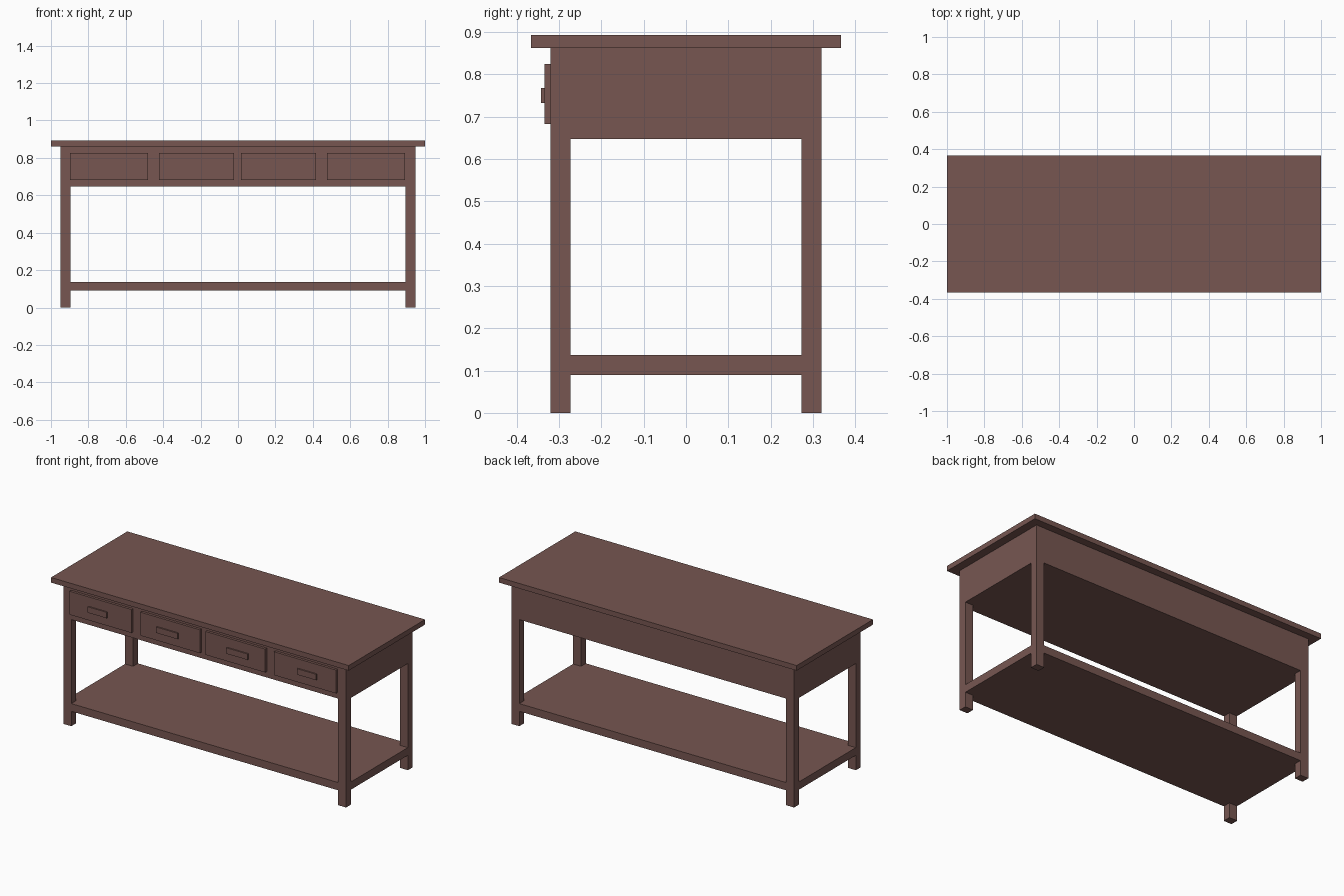
import bpy

if "Cube" in bpy.data.objects:
    bpy.data.objects.remove(bpy.data.objects["Cube"])

# One flat brown wood colour
wood = bpy.data.materials.new("brown_wood")
wood.diffuse_color = (0.184, 0.094, 0.083, 1.0)
wood.use_nodes = True
wood.node_tree.nodes["Principled BSDF"].inputs["Base Color"].default_value = wood.diffuse_color


def box(name, x0, x1, y0, y1, z0, z1):
    """Axis-aligned box between two corners."""
    bpy.ops.mesh.primitive_cube_add(size=1)
    ob = bpy.context.object
    ob.name = name
    size = (x1 - x0, y1 - y0, z1 - z0)
    centre = ((x0 + x1) / 2, (y0 + y1) / 2, (z0 + z1) / 2)
    for v in ob.data.vertices:
        v.co = [c * s + m for c, s, m in zip(v.co, size, centre)]
    ob.data.materials.append(wood)
    return ob


HX, HY = 0.95, 0.32      # half size of the frame
LEG = 0.05               # leg thickness
E = 0.0005               # tiny inset so panels do not share planes with the legs

# Overhanging top
box("table_top", -1, 1, -0.366, 0.366, 0.862, 0.893)

# Closed drawer case and lower shelf, flush with the legs
box("drawer_case", -HX + E, HX - E, -HY + E, HY - E, 0.647, 0.862)
box("lower_shelf", -HX + E, HX - E, -HY + E, HY - E, 0.09, 0.137)

# Four square legs
for side, sx in (("left", -1), ("right", 1)):
    for end, sy in (("front", -1), ("back", 1)):
        xs = sorted((sx * HX, sx * (HX - LEG - 0.004)))
        ys = sorted((sy * HY, sy * (HY - LEG + 0.003)))
        box(f"{end}_{side}_leg", *xs, *ys, 0, 0.862)

# Drawer fronts with bar handles: (drawer x range, handle x range)
drawers = [
    (-0.898, -0.481, -0.770, -0.642),
    (-0.422, -0.021, -0.310, -0.166),
    (0.016, 0.417, 0.160, 0.305),
    (0.476, 0.893, 0.636, 0.765),
]
for i, (d0, d1, h0, h1) in enumerate(drawers, 1):
    box(f"drawer_front_{i}", d0, d1, -0.335, -HY + 0.002, 0.683, 0.825)
    box(f"drawer_handle_{i}", h0, h1, -0.343, -0.334, 0.732, 0.768)
